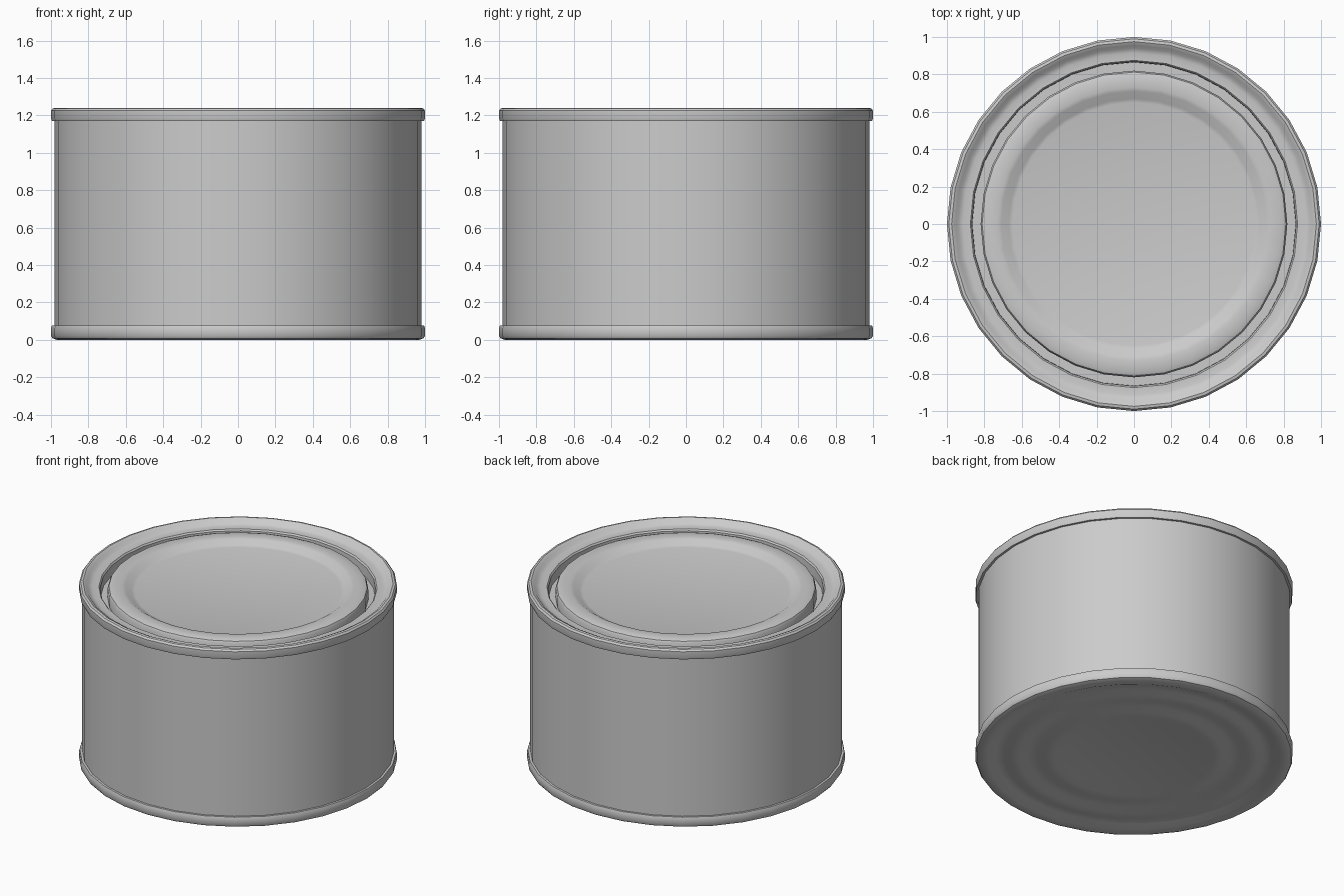
import bpy, bmesh, math

if "Cube" in bpy.data.objects:
    bpy.data.objects.remove(bpy.data.objects["Cube"])

SIDES = 32


def lathe(name, profile):
    """Revolve (radius, z) points around z; radius 0 makes a pole."""
    bm = bmesh.new()
    rings = []
    for r, z in profile:
        if r == 0:
            rings.append([bm.verts.new((0, 0, z))] * SIDES)
        else:
            rings.append([bm.verts.new((r * math.cos(2 * math.pi * i / SIDES),
                                        r * math.sin(2 * math.pi * i / SIDES), z))
                          for i in range(SIDES)])
    for a, b in zip(rings, rings[1:]):
        for i in range(SIDES):
            j = (i + 1) % SIDES
            quad = dict.fromkeys((a[i], a[j], b[j], b[i]))
            bm.faces.new(list(quad))
    bmesh.ops.recalc_face_normals(bm, faces=bm.faces)
    mesh = bpy.data.meshes.new(name)
    bm.to_mesh(mesh)
    bm.free()
    ob = bpy.data.objects.new(name, mesh)
    bpy.context.collection.objects.link(ob)
    bpy.ops.object.select_all(action='DESELECT')
    ob.select_set(True)
    bpy.context.view_layer.objects.active = ob
    bpy.ops.object.shade_smooth_by_angle(angle=math.radians(35))
    return ob


# Can: pressed base rings, bottom seam, wall, top seam, inner ledge and groove
base = [(0, 0.02), (0.44, 0.02), (0.50, 0.008), (0.56, 0.008),
        (0.61, 0.02), (0.67, 0.02), (0.72, 0.008), (0.78, 0.008),
        (0.82, 0.02), (0.87, 0.02), (0.92, 0.0)]
bottom_seam = [(0.97, 0.0), (0.992, 0.008), (1.0, 0.02), (1.0, 0.06),
               (0.995, 0.075), (0.98, 0.075)]
top_seam = [(0.98, 1.17), (0.995, 1.17), (1.0, 1.185), (1.0, 1.225),
            (0.99, 1.237), (0.975, 1.24)]
ledge = [(0.955, 1.23), (0.94, 1.212), (0.915, 1.205), (0.875, 1.205),
         (0.867, 1.195), (0.865, 1.13), (0.80, 1.13), (0, 1.13)]
lathe("can_body", base + bottom_seam + top_seam + ledge)

# Press-in lid with rounded shoulder and sunken centre panel
lathe("lid", [(0, 1.12), (0.82, 1.12), (0.82, 1.195), (0.812, 1.21),
              (0.79, 1.218), (0.73, 1.218), (0.71, 1.213),
              (0.67, 1.187), (0.65, 1.182), (0, 1.182)])
